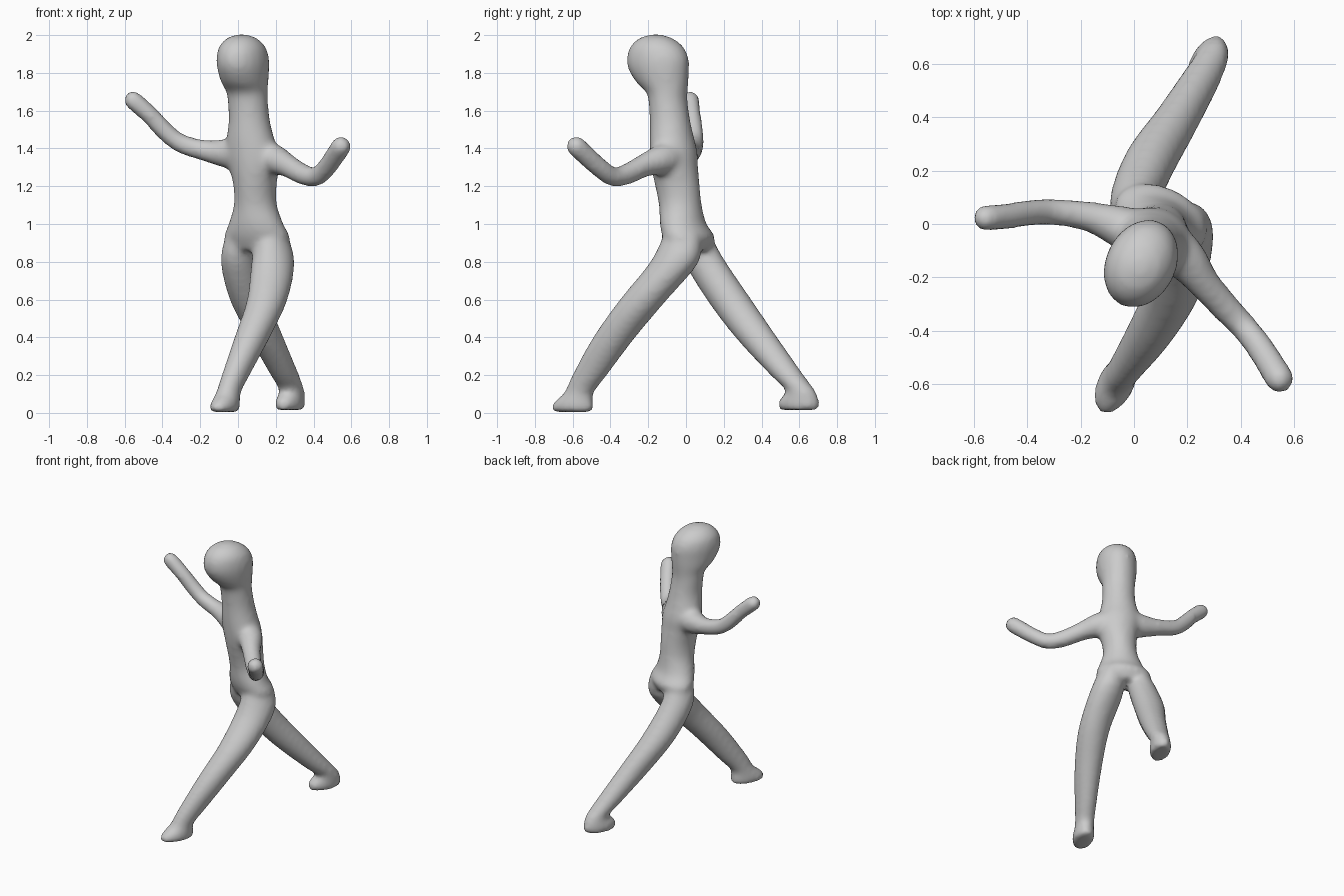
import bpy, bmesh, math
from mathutils import Vector

YAW = math.radians(-26)  # the whole body faces -y turned a little to -x
SIDE = Vector((math.cos(YAW), math.sin(YAW), 0))
DEPTH = Vector((-math.sin(YAW), math.cos(YAW), 0))
SEG = 20
bm = bmesh.new()


def smooth_rows(rows, sub=4):
    """Catmull-Rom interpolation of section rows."""
    p = [Vector(r) for r in rows]
    p = [p[0]] + p + [p[-1]]
    out = []
    for i in range(1, len(p) - 2):
        a, b, c, d = p[i - 1:i + 3]
        for k in range(sub):
            t = k / sub
            out.append(0.5 * (2 * b + (c - a) * t + (2 * a - 5 * b + 4 * c - d) * t * t
                              + (3 * b - a - 3 * c + d) * t ** 3))
    return out + [p[-1]]


def loft(rings):
    """Closed skin over a list of (centre, u, v) ellipses."""
    loops = []
    for c, u, v in rings:
        loops.append([bm.verts.new(c + u * math.cos(a) + v * math.sin(a))
                      for a in (2 * math.pi * k / SEG for k in range(SEG))])
    for r, s in zip(loops, loops[1:]):
        for k in range(SEG):
            n = (k + 1) % SEG
            bm.faces.new((r[k], r[n], s[n], s[k]))
    bm.faces.new(loops[0][::-1])
    bm.faces.new(loops[-1])


def sliced(rows):
    """Horizontal slices: x, y, z, half width, half depth."""
    loft([(Vector(r[:3]), SIDE * max(r[3], .005), DEPTH * max(r[4], .005))
          for r in smooth_rows(rows)])


def tube(rows):
    """Round limb along a path: x, y, z, radius, with a ball at the end."""
    rs = smooth_rows(rows)
    pts = [Vector(r[:3]) for r in rs]
    rings = []
    for i, c in enumerate(pts):
        t = (pts[min(i + 1, len(pts) - 1)] - pts[max(i - 1, 0)]).normalized()
        u = t.cross(Vector((0, 1, 0.2))).normalized()
        rings.append((c, u * rs[i][3], t.cross(u) * rs[i][3]))
    t = (pts[-1] - pts[-2]).normalized()
    c, u, v = rings[-1]
    for a in (25, 50, 70, 85):
        s, k = math.sin(math.radians(a)), math.cos(math.radians(a))
        rings.append((c + t * rs[-1][3] * s, u * k, v * k))
    loft(rings)


# Torso, neck and head
sliced([(.10, .02, .86, .16, .09), (.10, .015, .93, .185, .125), (.095, -.015, 1.0, .152, .117),
        (.092, -.03, 1.1, .115, .114), (.09, -.045, 1.2, .114, .12), (.085, -.06, 1.3, .135, .122),
        (.075, -.065, 1.38, .145, .122), (.065, -.075, 1.46, .128, .115),
        (.06, -.085, 1.55, .110, .107), (.052, -.095, 1.65, .108, .103),
        (.048, -.102, 1.7, .110, .112), (.035, -.125, 1.75, .121, .143),
        (.028, -.145, 1.82, .130, .168), (.025, -.15, 1.88, .131, .171),
        (.022, -.155, 1.94, .117, .145), (.02, -.16, 1.985, .075, .088), (.02, -.16, 2.004, .02, .02)])

# Front leg and foot
sliced([(.18, -.02, .95, .075, .10), (.185, -.06, .8, .11, .133), (.155, -.225, .6, .102, .131),
        (.075, -.38, .4, .088, .118), (-.012, -.51, .2, .068, .098), (-.05, -.565, .11, .062, .082),
        (-.064, -.592, .065, .067, .105), (-.07, -.602, .03, .069, .121), (-.07, -.6, .004, .062, .11)])

# Back leg and foot
sliced([(.01, .05, .93, .075, .09), (.005, .1, .8, .092, .115), (.058, .228, .6, .097, .124),
        (.15, .372, .4, .084, .118), (.248, .535, .2, .072, .093), (.285, .605, .12, .063, .082),
        (.277, .599, .075, .066, .11), (.275, .597, .045, .068, .119), (.275, .597, .016, .062, .11)])

# Raised arm
tube([(.02, -.04, 1.37, .10), (-.08, 0, 1.375, .074), (-.18, .03, 1.39, .056),
      (-.3, .045, 1.425, .051), (-.38, .043, 1.485, .050), (-.47, .03, 1.58, .049), (-.555, .022, 1.655, .050)])

# Forward arm
tube([(.11, -.07, 1.35, .10), (.19, -.13, 1.34, .083), (.26, -.22, 1.31, .062),
      (.34, -.31, 1.265, .056), (.41, -.385, 1.25, .052), (.47, -.46, 1.3, .052), (.545, -.58, 1.41, .055)])

# Fuse the parts into one soft body
bmesh.ops.recalc_face_normals(bm, faces=bm.faces)
mesh = bpy.data.meshes.new("figure")
bm.to_mesh(mesh)
bm.free()
figure = bpy.data.objects.new("figure", mesh)
bpy.context.collection.objects.link(figure)
fuse = figure.modifiers.new("fuse", 'REMESH')
fuse.mode = 'VOXEL'
fuse.voxel_size = 0.016
fuse.use_smooth_shade = True
soften = figure.modifiers.new("soften", 'SMOOTH')
soften.factor = 0.5
soften.iterations = 10
